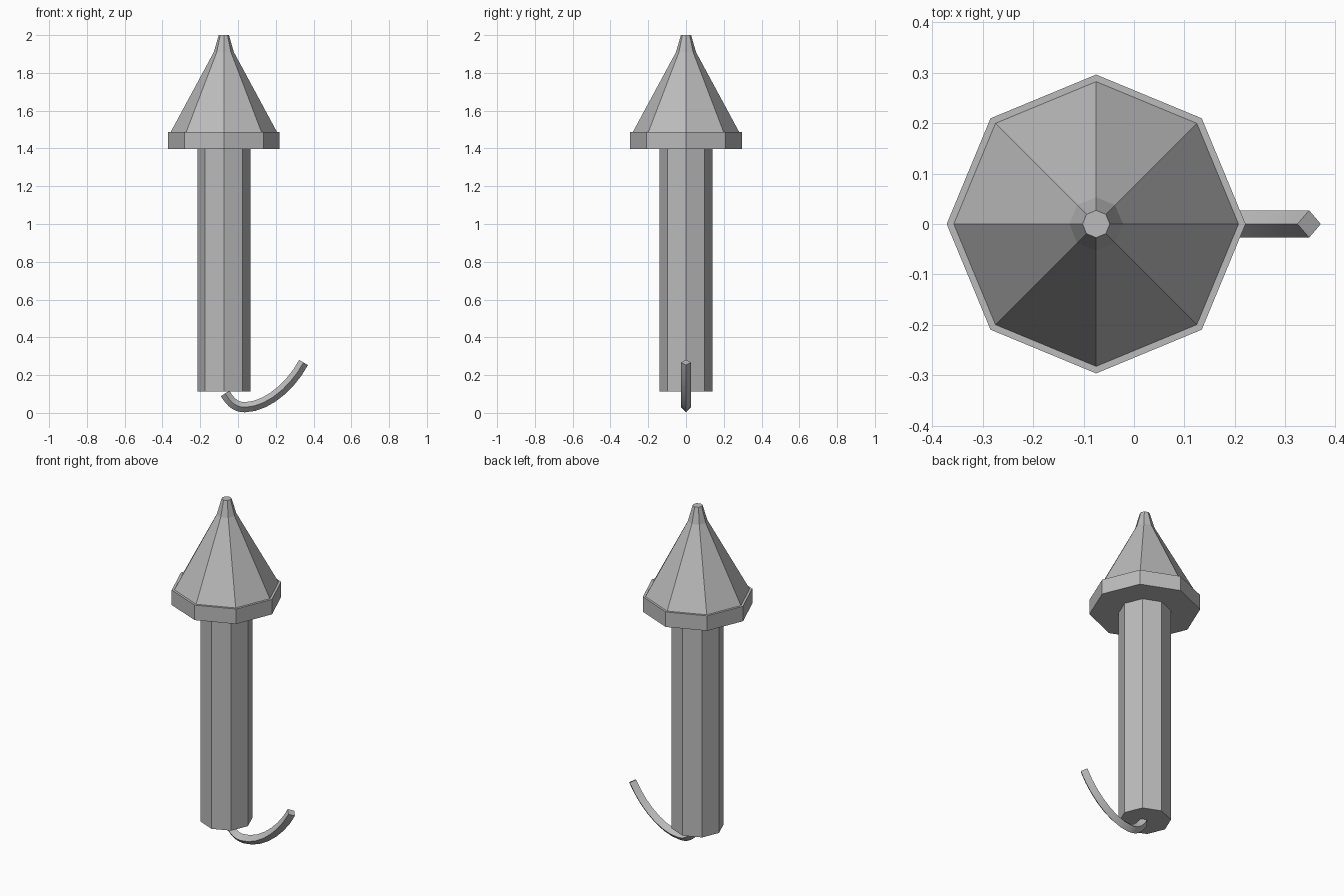
import bpy, bmesh, math
from mathutils import Vector
from mathutils.geometry import interpolate_bezier

if "Cube" in bpy.data.objects:
    bpy.data.objects.remove(bpy.data.objects["Cube"])

CX = -0.075  # rocket axis

grey = bpy.data.materials.new("grey")
grey.diffuse_color = (0.5, 0.5, 0.5, 1)
grey.use_nodes = True
grey.node_tree.nodes["Principled BSDF"].inputs["Base Color"].default_value = grey.diffuse_color


def loft(name, rings):
    """Skin a list of vertex rings and cap both ends."""
    bm = bmesh.new()
    loops = [[bm.verts.new(p) for p in ring] for ring in rings]
    n = len(loops[0])
    for a, b in zip(loops, loops[1:]):
        for i in range(n):
            j = (i + 1) % n
            bm.faces.new((a[i], a[j], b[j], b[i]))
    bm.faces.new(loops[0][::-1])
    bm.faces.new(loops[-1])
    bmesh.ops.recalc_face_normals(bm, faces=bm.faces)
    mesh = bpy.data.meshes.new(name)
    bm.to_mesh(mesh)
    bm.free()
    mesh.materials.append(grey)
    obj = bpy.data.objects.new(name, mesh)
    bpy.context.collection.objects.link(obj)
    return obj


def octagon(r, z):
    return [(CX + r * math.cos(i * math.pi / 4), r * math.sin(i * math.pi / 4), z)
            for i in range(8)]


# Eight-sided tube, collar and pointed cap
loft("tube", [octagon(0.14, 0.112), octagon(0.14, 1.4)])
loft("collar", [octagon(0.296, 1.398), octagon(0.296, 1.486)])
loft("nose_cone", [octagon(0.282, 1.486), octagon(0.053, 1.91), octagon(0.027, 2.0)])

# Curled fuse: diamond section swept along two curve segments
spans = [((-0.068, 0.103), (-0.04, 0.055), (-0.01, 0.03), (0.035, 0.03)),
         ((0.035, 0.03), (0.15, 0.03), (0.28, 0.14), (0.347, 0.267))]
path = []
for span in spans:
    pts = interpolate_bezier(*[Vector((x, 0, z)) for x, z in span], 8)
    path += pts[1:] if path else pts

R = 0.027
side = Vector((0, R, 0))
rings = []
for i, p in enumerate(path):
    t = (path[min(i + 1, len(path) - 1)] - path[max(i - 1, 0)]).normalized()
    up = Vector((-t.z, 0, t.x)) * R
    rings.append([p + up, p + side, p - up, p - side])
fuse = loft("fuse", rings)

# Soften only the shading along the bend of the fuse
bpy.context.view_layer.objects.active = fuse
fuse.select_set(True)
bpy.ops.object.shade_smooth_by_angle(angle=math.radians(30))
